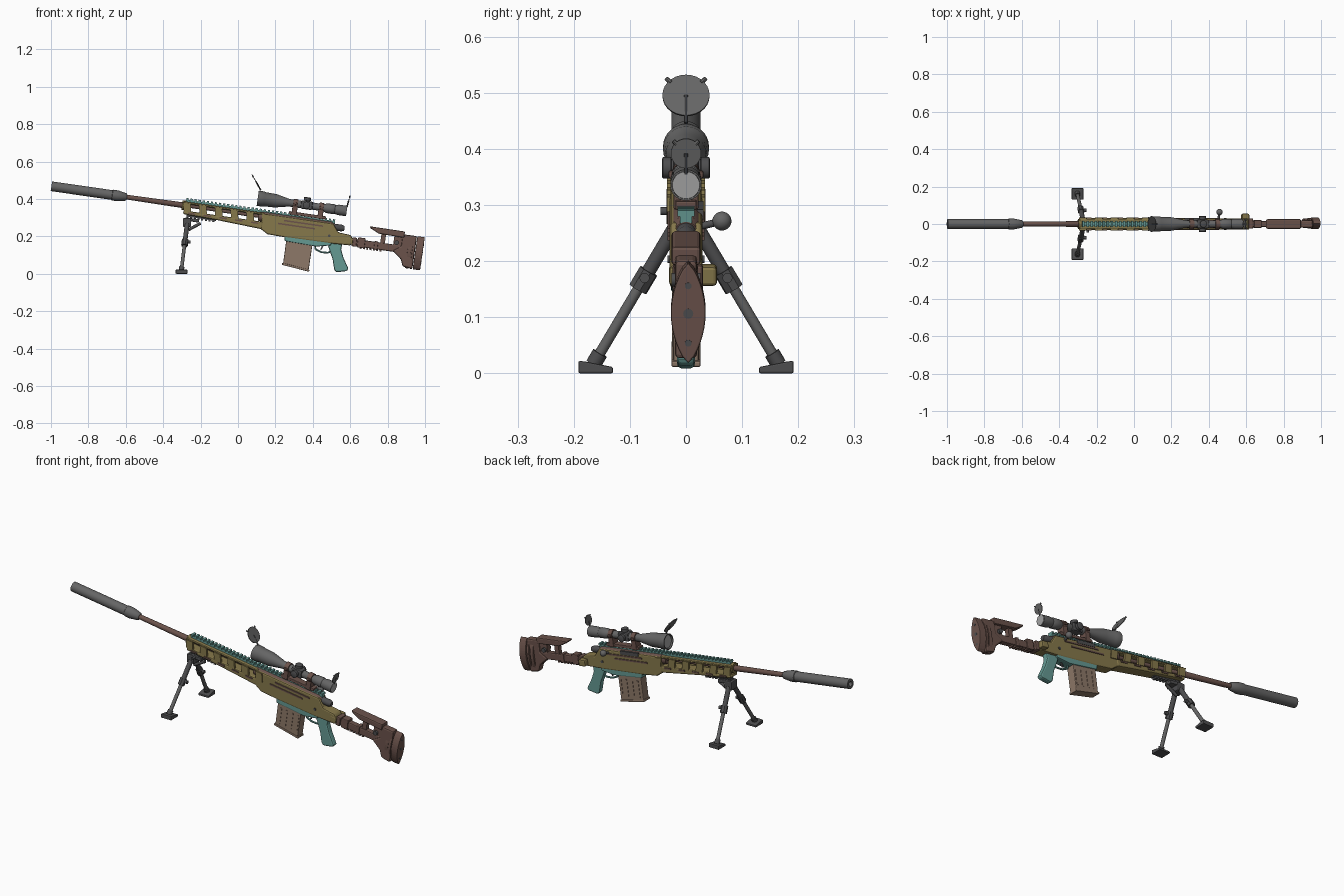
import bpy, bmesh, math
from mathutils import Matrix, Vector

cube = bpy.data.objects.get("Cube")
if cube:
    bpy.data.objects.remove(cube)

# Gun frame: x runs along the bore, tilted nose-up on the bipod
TILT = Matrix.Translation((0, 0, 0.324)) @ Matrix.Rotation(math.radians(8.2), 4, 'Y')


def material(name, color):
    m = bpy.data.materials.new(name)
    m.use_nodes = True
    m.diffuse_color = (*color, 1)
    m.node_tree.nodes["Principled BSDF"].inputs["Base Color"].default_value = (*color, 1)
    return m


GREY = material("gunmetal grey", (0.13, 0.13, 0.13))
DARK = material("dark grey", (0.075, 0.075, 0.078))
OLIVE = material("olive tan", (0.24, 0.19, 0.07))
TEAL = material("teal", (0.13, 0.32, 0.29))
BROWN = material("red brown", (0.145, 0.085, 0.07))
TAN = material("warm tan", (0.27, 0.19, 0.14))
GLASS = material("lens grey", (0.38, 0.38, 0.38))


def finish(name, bm, mat, tilt=True, smooth=False, bevel=0):
    bmesh.ops.recalc_face_normals(bm, faces=bm.faces)
    if smooth:
        for f in bm.faces:
            f.smooth = True
        for e in bm.edges:
            e.smooth = len(e.link_faces) == 2 and e.calc_face_angle() < 0.6
    if tilt:
        bm.transform(TILT)
    mesh = bpy.data.meshes.new(name)
    bm.to_mesh(mesh)
    bm.free()
    mesh.materials.append(mat)
    ob = bpy.data.objects.new(name, mesh)
    bpy.context.collection.objects.link(ob)
    if bevel:
        mod = ob.modifiers.new("bevel", 'BEVEL')
        mod.width, mod.segments, mod.limit_method = bevel, 2, 'ANGLE'
    return ob


def boxes(name, spans, mat, **kw):
    """Boxes given as (x0, x1, y0, y1, z0, z1), joined in one object."""
    bm = bmesh.new()
    for x0, x1, y0, y1, z0, z1 in spans:
        size = Matrix.Diagonal((x1 - x0, y1 - y0, z1 - z0, 1))
        mid = Matrix.Translation(((x0 + x1) / 2, (y0 + y1) / 2, (z0 + z1) / 2))
        bmesh.ops.create_cube(bm, size=1, matrix=mid @ size)
    return finish(name, bm, mat, **kw)


def prism(name, outline, a, b, mat, across='Y', **kw):
    """Outline extruded from a to b: (x, z) across Y, or (y, z) across X."""
    bm = bmesh.new()
    put = (lambda p, d: (p[0], d, p[1])) if across == 'Y' else (lambda p, d: (d, p[0], p[1]))
    lo, hi = ([bm.verts.new(put(p, d)) for p in outline] for d in (a, b))
    bm.faces.new(lo)
    bm.faces.new(hi)
    for i in range(len(lo)):
        j = (i + 1) % len(lo)
        bm.faces.new((lo[i], lo[j], hi[j], hi[i]))
    return finish(name, bm, mat, **kw)


def lathe(name, steps, mat, at=(0, 0, 0), axis=(1, 0, 0), sides=28, **kw):
    """Turned part: (distance, radius) steps along an axis."""
    bm = bmesh.new()
    rings = [[bm.verts.new((d, r * math.cos(t), r * math.sin(t)))
              for t in (math.tau * k / sides for k in range(sides))] for d, r in steps]
    for p, q in zip(rings, rings[1:]):
        for i in range(sides):
            j = (i + 1) % sides
            bm.faces.new((p[i], p[j], q[j], q[i]))
    bm.faces.new(rings[0])
    bm.faces.new(rings[-1])
    turn = Vector((1, 0, 0)).rotation_difference(Vector(axis)).to_matrix().to_4x4()
    bm.transform(Matrix.Translation(at) @ turn)
    return finish(name, bm, mat, smooth=True, **kw)


def rod(name, p, q, r, mat, **kw):
    d = Vector(q) - Vector(p)
    return lathe(name, [(0, r), (d.length, r)], mat, p, d, **kw)


# Barrel and suppressor
lathe("suppressor", [(-0.99, 0.011), (-1.008, 0.013), (-1.008, 0.026), (-0.68, 0.026),
                     (-0.678, 0.029), (-0.65, 0.029), (-0.605, 0.02), (-0.6, 0.015)], GREY)
lathe("barrel", [(-0.61, 0.0125), (-0.28, 0.0155), (-0.27, 0.009), (0.14, 0.009)], BROWN)
lathe("receiver", [(0.11, 0.024), (0.13, 0.028), (0.5, 0.028), (0.52, 0.02)], BROWN)

# Slotted handguard: tray, top strip and slanted side posts
prism("handguard_tray", [(-0.289, -0.047), (-0.1, -0.053), (0.14, -0.067), (0.14, -0.027),
                         (-0.292, -0.027)], -0.031, 0.031, OLIVE, bevel=0.008)
boxes("handguard_top", [(-0.297, 0.14, -0.028, 0.028, 0.009, 0.022)], OLIVE, bevel=0.006)
for side, s in (("left", 1), ("right", -1)):
    for k in range(6):
        u = -0.298 + 0.085 * k
        prism(f"handguard_post_{side}_{k}", [(u, 0.014), (u + 0.04, 0.014),
              (u + 0.05, -0.032), (u + 0.01, -0.032)], s * 0.022, s * 0.034, OLIVE)
    boxes(f"handguard_ribs_{side}", [(-0.265 + 0.085 * k, -0.225 + 0.085 * k, min(s * 0.03, s * 0.035),
          max(s * 0.03, s * 0.035), -0.042, -0.034) for k in range(5)], BROWN)
lathe("handguard_collar", [(-0.302, 0.018), (-0.302, 0.026), (-0.285, 0.026)], OLIVE)

# Full-length top rail and short lower rail
boxes("top_rail", [(-0.284, 0.52, -0.011, 0.011, 0.018, 0.032)] +
      [(-0.284 + 0.022 * k, -0.272 + 0.022 * k, -0.015, 0.015, 0.03, 0.041) for k in range(37)], TEAL)
boxes("lower_rail", [(-0.27, -0.11, -0.01, 0.01, -0.058, -0.045)] +
      [(-0.27 + 0.02 * k, -0.259 + 0.02 * k, -0.014, 0.014, -0.066, -0.056) for k in range(8)], DARK)

# Chassis body with side details
prism("chassis", [(0.13, -0.065), (0.172, -0.089), (0.265, -0.092), (0.507, -0.09), (0.622, -0.085),
                  (0.625, -0.045), (0.612, -0.03), (0.545, -0.025), (0.513, 0.017), (0.13, 0.017)],
      -0.029, 0.029, OLIVE, bevel=0.007)
for side, s in (("left", 1), ("right", -1)):
    a, b = sorted((s * 0.027, s * 0.033))
    boxes(f"side_grooves_{side}", [(0.22, 0.42, a, b, -0.028, -0.02), (0.25, 0.46, a, b, -0.008, 0)], BROWN)
    lathe(f"chassis_pin_{side}", [(0, 0.007), (0.005, 0.007)], DARK, (0.5, s * 0.028, -0.05), (0, s, 0), sides=12)
boxes("ejection_port", [(0.27, 0.38, 0.02, 0.031, 0.003, 0.022)], DARK)
boxes("hinge_block", [(0.59, 0.63, -0.03, 0.055, -0.08, -0.045)], OLIVE, bevel=0.006)
boxes("hinge_plate", [(0.625, 0.65, -0.024, 0.03, -0.088, -0.04)], BROWN, bevel=0.004)

# Bolt and bolt handle
lathe("bolt_shroud", [(0.5, 0.018), (0.56, 0.018), (0.575, 0.012)], DARK)
rod("bolt_handle", (0.455, 0.015, 0.0), (0.46, 0.064, 0.013), 0.0065, DARK)
lathe("bolt_knob", [(-0.017 * math.cos(math.pi * k / 12), max(0.0005, 0.017 * math.sin(math.pi * k / 12)))
                    for k in range(13)], GREY, (0.46, 0.064, 0.013))

# Magazine, well, trigger and grip
prism("magazine", [(0.276, -0.09), (0.418, -0.09), (0.417, -0.252), (0.277, -0.236)],
      -0.023, 0.023, TAN, bevel=0.004)
prism("magazine_base", [(0.272, -0.229), (0.421, -0.245), (0.421, -0.256), (0.272, -0.24)],
      -0.026, 0.026, TAN, bevel=0.003)
boxes("magazine_ribs", [(0.295 + 0.035 * k, 0.305 + 0.035 * k, -0.025, 0.025, -0.22, -0.13)
                        for k in range(4)], TAN)
prism("magazine_well", [(0.262, -0.08), (0.52, -0.08), (0.515, -0.1), (0.44, -0.117), (0.268, -0.112)],
      -0.027, 0.027, TEAL, bevel=0.005)
prism("grip", [(0.5, -0.08), (0.575, -0.075), (0.574, -0.115), (0.592, -0.155), (0.628, -0.212),
               (0.618, -0.224), (0.565, -0.238), (0.552, -0.225), (0.536, -0.172), (0.503, -0.108)],
      -0.016, 0.016, TEAL, bevel=0.008)
guard = [(0.428, -0.1), (0.438, -0.132), (0.47, -0.143), (0.508, -0.141), (0.524, -0.125)]
for k, (p, q) in enumerate(zip(guard, guard[1:])):
    rod(f"trigger_guard_{k}", (p[0], 0, p[1]), (q[0], 0, q[1]), 0.005, TEAL, sides=10)
prism("trigger", [(0.465, -0.09), (0.48, -0.09), (0.476, -0.115), (0.468, -0.132), (0.463, -0.13),
                  (0.468, -0.113)], -0.004, 0.004, DARK)

# Shoulder stock
boxes("stock_beam", [(0.64, 0.91, -0.016, 0.016, -0.086, -0.047)], BROWN, bevel=0.006)
boxes("stock_beam_teeth", [(0.67 + 0.018 * k, 0.68 + 0.018 * k, -0.012, 0.012, -0.095, -0.08)
                           for k in range(7)], BROWN)
boxes("stock_clamp", [(0.655, 0.695, -0.021, 0.021, -0.09, -0.036), (0.745, 0.765, -0.02, 0.02, -0.089, -0.043)],
      BROWN, bevel=0.004)
prism("cheek_rest", [(0.706, 0.031), (0.898, 0.03), (0.898, -0.004), (0.76, -0.001), (0.715, 0.02)],
      -0.026, 0.026, BROWN, bevel=0.01)
boxes("cheek_posts", [(0.775, 0.8, -0.012, 0.012, -0.05, 0.005), (0.845, 0.893, -0.014, 0.014, -0.05, 0.005)], BROWN)
lathe("cheek_knob", [(-0.026, 0.012), (0.026, 0.012)], DARK, (0.862, 0, -0.035), (0, 1, 0), sides=16)
prism("butt_frame", [(0.888, 0.014), (0.965, 0.015), (0.965, -0.163), (0.911, -0.156), (0.897, -0.12),
                     (0.86, -0.092), (0.845, -0.08), (0.888, -0.05)], -0.02, 0.02, BROWN, bevel=0.008)


def lens(width, top, bottom, n=14):
    half = [(width * math.sin(math.pi * k / n) ** 0.7, top + (bottom - top) * k / n) for k in range(n + 1)]
    return [(0.004 + y, z) for y, z in half] + [(0.004 - y, z) for y, z in half[-2:0:-1]]


for k, (a, b, w) in enumerate([(0.925, 0.945, 0.026), (0.95, 0.963, 0.029), (0.967, 1.007, 0.031)]):
    prism(f"butt_pad_{k}", lens(w, 0.016, -0.165), a, b, BROWN, 'X', bevel=0.003)
for k, (z, r) in enumerate([(-0.025, 0.006), (-0.075, 0.009), (-0.128, 0.006)]):
    lathe(f"butt_screw_{k}", [(1.0, r), (1.008, r)], DARK, (0, 0.004, z), sides=16)

# Scope with rings, turrets and open caps
S = (0, 0, 0.094)
lathe("scope_body", [(0.105, 0.034), (0.093, 0.036), (0.093, 0.041), (0.125, 0.041), (0.13, 0.038),
                     (0.19, 0.036), (0.265, 0.02), (0.45, 0.019), (0.465, 0.026), (0.505, 0.027),
                     (0.51, 0.024), (0.53, 0.028), (0.573, 0.028), (0.573, 0.025), (0.568, 0.025)], GREY, S)
lathe("front_lens", [(0.1, 0.033), (0.104, 0.033)], GLASS, S)
lathe("rear_lens", [(0.566, 0.0245), (0.574, 0.0245)], GLASS, S)
for k, u in enumerate((0.285, 0.425)):
    lathe(f"scope_ring_{k}", [(u, 0.025), (u + 0.024, 0.025)], BROWN, S)
    boxes(f"scope_ring_foot_{k}", [(u - 0.002, u + 0.026, -0.022, 0.022, 0.032, 0.082),
                                   (u + 0.002, u + 0.022, -0.031, 0.031, 0.088, 0.1)], BROWN, bevel=0.003)
boxes("scope_base", [(0.27, 0.47, -0.019, 0.019, 0.034, 0.05)], BROWN, bevel=0.003)
boxes("turret_block", [(0.325, 0.39, -0.023, 0.023, 0.072, 0.117)], DARK, bevel=0.008)
for name, axis in (("top", (0, 0, 1)), ("left", (0, 1, 0)), ("right", (0, -1, 0))):
    lathe(f"turret_{name}", [(0.015, 0.015), (0.026, 0.015), (0.027, 0.019), (0.041, 0.019), (0.043, 0.016)],
          DARK, (0.357, 0, 0.094), axis)
for name, centre, hinge, axis, r in (("front", (0.095, 0, 0.495), (0.122, 0, 0.446), (0.86, 0, 0.51), 0.042),
                                     ("rear", (0.592, 0, 0.392), (0.582, 0, 0.355), (0.97, 0, -0.24), 0.027)):
    lathe(f"{name}_cap", [(-0.002, r), (0.002, r)], GREY, centre, axis, tilt=False)
    rod(f"{name}_cap_arm", hinge, centre, 0.004, DARK, tilt=False, sides=8)
    up = Vector(axis).cross((0, -1, 0)).normalized()
    up = up if up.z > 0 else -up
    for side, s in (("left", 1), ("right", -1)):
        out = up * 0.7 + Vector((0, s * 0.7, 0))
        rod(f"{name}_cap_tab_{side}", Vector(centre) + out * r * 0.9, Vector(centre) + out * r * 1.2, 0.004,
            GREY, tilt=False, sides=8)

# Bipod
boxes("bipod_mount", [(-0.275, -0.2, -0.022, 0.022, -0.08, -0.062)], DARK, bevel=0.004)
boxes("bipod_head", [(-0.295, -0.25, -0.026, 0.026, 0.25, 0.298)], DARK, tilt=False, bevel=0.006)
rod("bipod_lever", (-0.24, -0.045, -0.07), (-0.24, 0.02, -0.07), 0.007, DARK, sides=12)
rod("bipod_brace", (-0.2, 0, 0.27), (-0.265, 0, 0.235), 0.008, DARK, tilt=False, sides=12)
for side, s in (("left", 1), ("right", -1)):
    top, foot = Vector((-0.272, s * 0.018, 0.264)), Vector((-0.303, s * 0.165, 0.016))
    at = lambda t: top.lerp(foot, t)
    rod(f"bipod_upper_leg_{side}", at(0), at(0.42), 0.0125, DARK, tilt=False)
    rod(f"bipod_lower_leg_{side}", at(0.35), at(1), 0.0095, GREY, tilt=False)
    rod(f"bipod_knee_{side}", at(0.33), at(0.46), 0.018, DARK, tilt=False, sides=8)
    rod(f"bipod_knee_knob_{side}", at(0.38), at(0.38) + Vector((0.03, 0, 0)), 0.009, DARK, tilt=False, sides=12)
    rod(f"bipod_ankle_{side}", at(0.92), at(1), 0.014, DARK, tilt=False, sides=12)
    prism(f"bipod_foot_{side}", [(s * y, z) for y, z in ((0.13, 0), (0.192, 0), (0.192, 0.022), (0.18, 0.021),
          (0.13, 0.011))], -0.333, -0.271, DARK, 'X', tilt=False, bevel=0.003)
